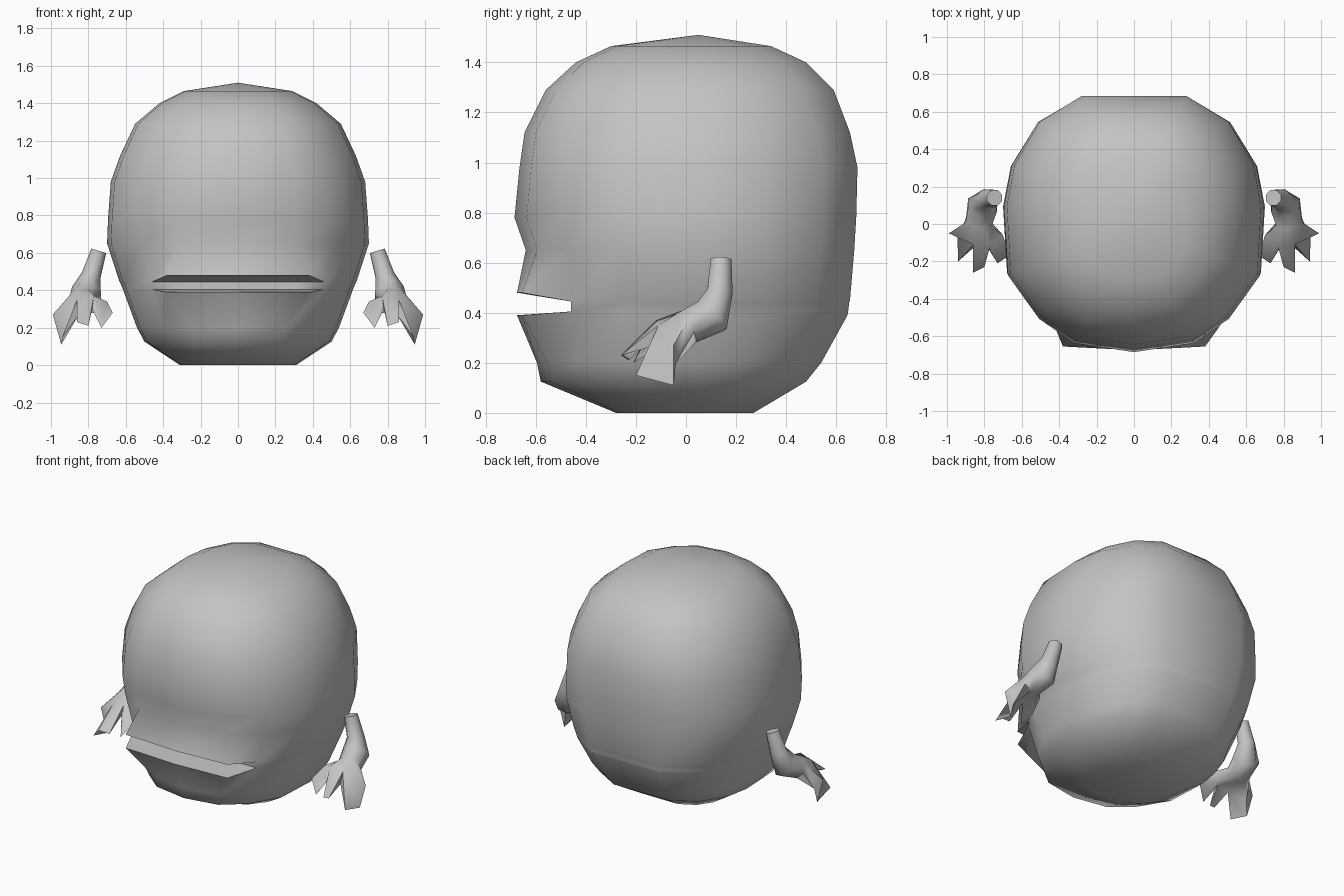
import bpy, bmesh, math
from mathutils import Vector

if "Cube" in bpy.data.objects:
    bpy.data.objects.remove(bpy.data.objects["Cube"])

skin = bpy.data.materials.new("grey_skin")
skin.diffuse_color = (0.55, 0.55, 0.55, 1)
skin.use_nodes = True
skin.node_tree.nodes["Principled BSDF"].inputs["Base Color"].default_value = skin.diffuse_color


def finish(bm, name, angle):
    bmesh.ops.remove_doubles(bm, verts=bm.verts[:], dist=0.0005)
    bmesh.ops.recalc_face_normals(bm, faces=bm.faces[:])
    me = bpy.data.meshes.new(name)
    bm.to_mesh(me)
    bm.free()
    me.materials.append(skin)
    ob = bpy.data.objects.new(name, me)
    bpy.context.scene.collection.objects.link(ob)
    bpy.ops.object.select_all(action='DESELECT')
    ob.select_set(True)
    bpy.context.view_layer.objects.active = ob
    bpy.ops.object.shade_smooth_by_angle(angle=math.radians(angle))
    return ob


def bridge(bm, a, b):
    n = len(a)
    for i in range(n):
        bm.faces.new((a[i], a[(i + 1) % n], b[(i + 1) % n], b[i]))


# --- body: stacked rings sharing one rounded plan, with the mouth folded in ---
PLAN = [(0, -1), (.46, -.93), (.73, -.74), (.97, -.40), (1, .14),
        (.94, .46), (.74, .80), (.41, 1)]


def ring(z, w, front, back, mouth=None):
    half = [Vector((x * w, -y * front if y < 0 else y * back, z)) for x, y in PLAN]
    if mouth:
        for p, q in zip(half, mouth):
            p[:] = q
    return half + [Vector((-p.x, p.y, p.z)) for p in half[:0:-1]]


corner_low, corner_high = (.46, -.46, .405), (.46, -.46, .445)
rings = [
    ring(0, .31, -.28, .27),
    ring(.125, .50, -.58, .48),
    ring(.20, .54, -.595, .54),
    ring(.39, .61, -.67, .645, [(0, -.675, .39), (.38, -.655, .39), corner_low]),
    ring(.40, .613, -.47, .647, [(0, -.46, .405), (.30, -.46, .405), corner_low]),
    ring(.44, .63, -.47, .652, [(0, -.46, .445), (.30, -.46, .445), corner_high]),
    ring(.45, .635, -.67, .655, [(0, -.675, .48), (.38, -.655, .48), corner_high]),
    ring(.65, .70, -.64, .672),
    ring(.78, .695, -.685, .68),
    ring(.98, .68, -.665, .685),
    ring(1.12, .63, -.645, .655),
    ring(1.29, .55, -.56, .59),
    ring(1.40, .42, -.44, .48),
    ring(1.465, .29, -.30, .34),
]
bm = bmesh.new()
loops = []
for r in rings:
    # front depths are given as y values
    pts = [Vector((p.x, p.y, p.z)) for p in r]
    loops.append(pts)
for k, r in enumerate(loops):
    mouth_ring = 3 <= k <= 6
    for i, p in enumerate(r):
        j = min(i, len(r) - i)
        if PLAN[j][1] < 0 and not (mouth_ring and j < 3):
            p.y = -p.y if p.y > 0 else p.y
        if mouth_ring and j == 3:
            p.y = -.25
loops = [[bm.verts.new(p) for p in r] for r in loops]
for a, b in zip(loops, loops[1:]):
    bridge(bm, a, b)
bm.faces.new(loops[0])
crown = bm.verts.new((0, .05, 1.51))
top = loops[-1]
for i in range(len(top)):
    bm.faces.new((top[i], top[(i + 1) % len(top)], crown))
finish(bm, "body", 70)

# --- arms: bent tube widening into a cupped three-fingered hand ---
PATH = [((.745, .14, .61), .045), ((.785, .135, .48), .055),
        ((.81, .10, .385), .085), ((.83, .01, .345), .075)]
KNUCKLES = [(.70, -.06, .34), (.77, -.12, .37), (.86, -.11, .35), (.99, -.05, .27)]
PALM = [(.73, -.08, .28), (.78, -.13, .30), (.85, -.12, .27), (.93, -.04, .20)]
TIPS = [((.67, -.17, .28), (.73, -.21, .20)),
        ((.80, -.23, .21), (.86, -.26, .23)),
        ((.94, -.20, .15), (.945, -.05, .11))]


def arm(side):
    bm = bmesh.new()

    def vert(p):
        return bm.verts.new((p[0] * side, p[1], p[2]))

    centres = [Vector(c) for c, _ in PATH] + [Vector((.85, -.1, .30))]
    tube = []
    for i, (_, r) in enumerate(PATH):
        t = (centres[i + 1] - centres[max(i - 1, 0)]).normalized()
        u = (Vector((1, 0, 0)) - t * t.x).normalized()
        v = t.cross(u)
        angs = [math.radians(22.5 + 45 * j) for j in range(8)]
        tube.append([vert(centres[i] - u * r * math.cos(a) + v * r * math.sin(a))
                     for a in angs])
    k = [vert(p) for p in KNUCKLES]
    m = [vert(p) for p in PALM]
    tube.append(k + m[::-1])
    bm.faces.new(tube[0])
    for a, b in zip(tube, tube[1:]):
        bridge(bm, a, b)
    # fingers as flat wedges
    for i, (p, q) in enumerate(TIPS):
        s, e = vert(p), vert(q)
        bm.faces.new((k[i], k[i + 1], e, s))
        bm.faces.new((m[i], m[i + 1], e, s))
        bm.faces.new((k[i], m[i], s))
        bm.faces.new((k[i + 1], m[i + 1], e))
    return finish(bm, "right_arm" if side > 0 else "left_arm", 70)


for side in (1, -1):
    arm(side)
